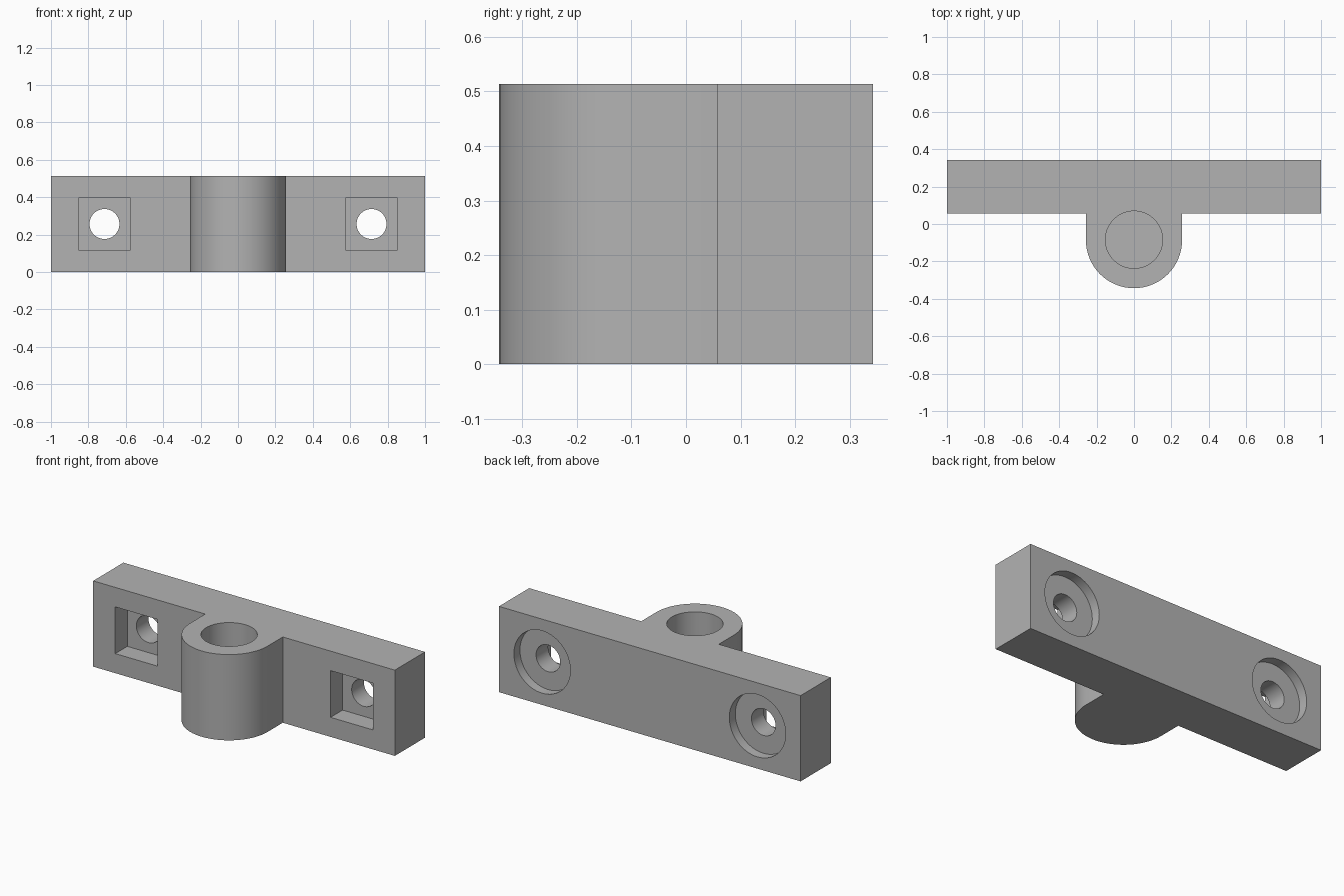
import bpy, bmesh
from math import pi, sin, cos, radians
from mathutils import Matrix, Vector

cube = bpy.data.objects.get("Cube")
if cube:
    bpy.data.objects.remove(cube, do_unlink=True)

HEIGHT, FRONT, BACK = 0.514, 0.057, 0.343     # plate height and y extent
BOSS_R, BOSS_Y = 0.257, -0.086                # rounded boss
HOLE_X, MID_Z = 0.714, HEIGHT / 2             # bolt hole centres

grey = bpy.data.materials.new("plain grey")
grey.use_nodes = True
grey.diffuse_color = (0.45, 0.45, 0.45, 1)
grey.node_tree.nodes["Principled BSDF"].inputs["Base Color"].default_value = grey.diffuse_color


def finish(name, bm):
    bmesh.ops.recalc_face_normals(bm, faces=bm.faces)
    mesh = bpy.data.meshes.new(name)
    bm.to_mesh(mesh)
    bm.free()
    mesh.materials.append(grey)
    obj = bpy.data.objects.new(name, mesh)
    bpy.context.collection.objects.link(obj)
    return obj


def cylinder(name, radius, centre, length, along_y=False):
    bm = bmesh.new()
    matrix = Matrix.Translation(centre)
    if along_y:
        matrix = matrix @ Matrix.Rotation(pi / 2, 4, 'X')
    bmesh.ops.create_cone(bm, cap_ends=True, segments=64, radius1=radius,
                          radius2=radius, depth=length, matrix=matrix)
    return finish(name, bm)


def box(name, centre, size):
    bm = bmesh.new()
    bmesh.ops.create_cube(bm, size=1, matrix=Matrix.Translation(centre) @ Matrix.Diagonal((*size, 1)))
    return finish(name, bm)


# Bracket body: flat bar with a rounded boss, extruded upward
outline = [(1, FRONT), (1, BACK), (-1, BACK), (-1, FRONT), (-BOSS_R, FRONT)]
steps = 48
for i in range(steps + 1):
    a = pi + pi * i / steps
    outline.append((BOSS_R * cos(a), BOSS_Y + BOSS_R * sin(a)))
outline.append((BOSS_R, FRONT))
bm = bmesh.new()
base = bm.faces.new([bm.verts.new((x, y, 0)) for x, y in outline])
top = bmesh.ops.extrude_face_region(bm, geom=[base])["geom"]
bmesh.ops.translate(bm, vec=Vector((0, 0, HEIGHT)),
                    verts=[v for v in top if isinstance(v, bmesh.types.BMVert)])
body = finish("bracket_body", bm)

# Blind bore in the boss
floor, over = 0.086, 0.1
cutters = [cylinder("bore_cutter", 0.153, (0, -0.084, (floor + HEIGHT + over) / 2),
                    HEIGHT + over - floor)]

# Bolt holes with square nut pockets in front and round recesses behind
nut_depth, recess_depth = 0.114, 0.057
for side, x in (("left", HOLE_X), ("right", -HOLE_X)):
    cutters += [
        box(side + "_nut_cutter", (x, FRONT + (nut_depth - over) / 2, MID_Z),
            (0.28, nut_depth + over, 0.28)),
        cylinder(side + "_recess_cutter", 0.187, (x, BACK + (over - recess_depth) / 2, MID_Z),
                 recess_depth + over, True),
        cylinder(side + "_hole_cutter", 0.08, (x, (FRONT + BACK) / 2, MID_Z), 0.5, True),
    ]

bpy.ops.object.select_all(action='DESELECT')
bpy.context.view_layer.objects.active = body
body.select_set(True)
for cutter in cutters:
    cutter.hide_render = True
    mod = body.modifiers.new(cutter.name, 'BOOLEAN')
    mod.operation, mod.solver, mod.object = 'DIFFERENCE', 'EXACT', cutter
    bpy.ops.object.modifier_apply(modifier=mod.name)
    bpy.data.objects.remove(cutter, do_unlink=True)
bpy.ops.object.shade_smooth_by_angle(angle=radians(30))
